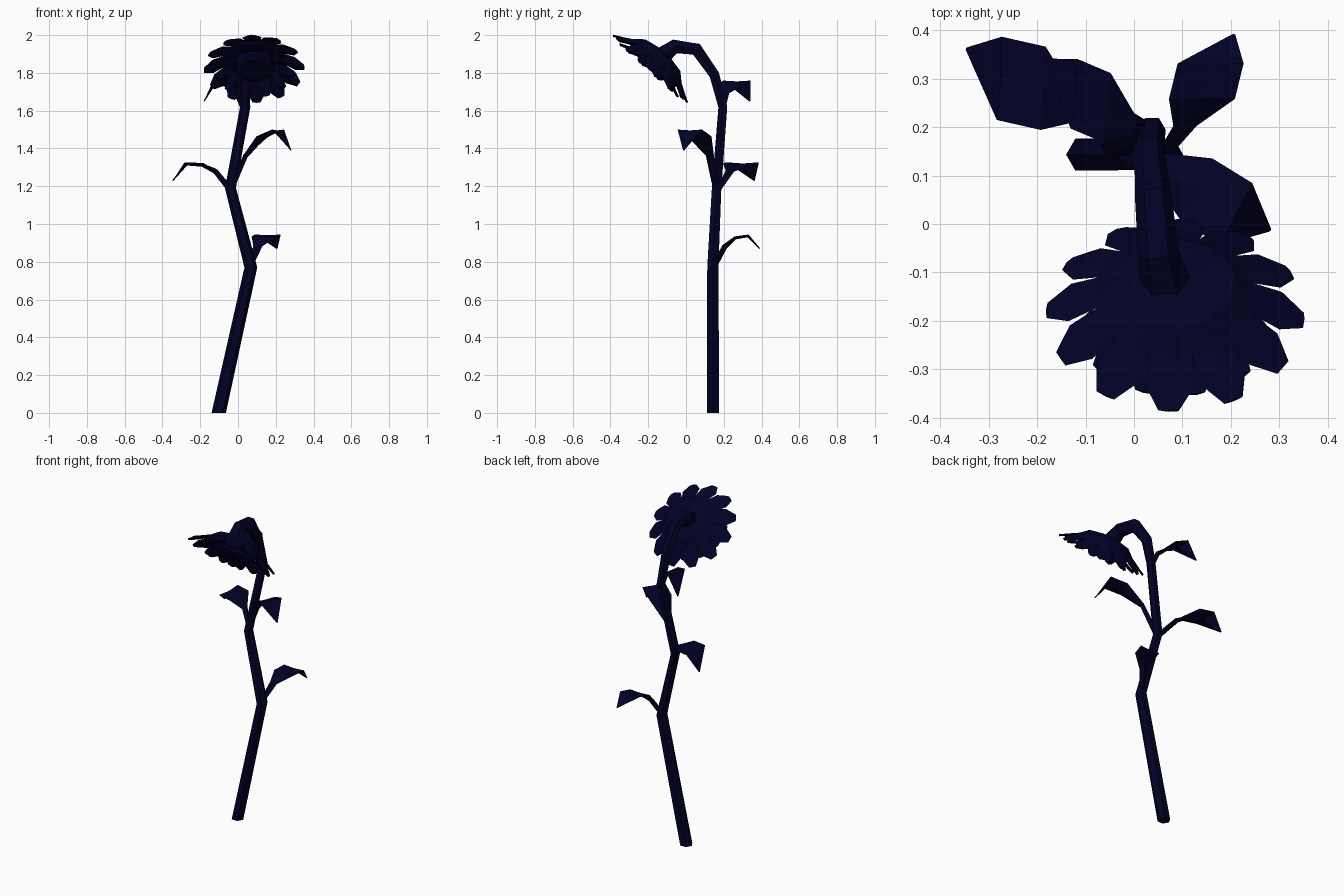
import bpy, bmesh, math
from mathutils import Vector, Matrix

if "Cube" in bpy.data.objects:
    bpy.data.objects.remove(bpy.data.objects["Cube"])

navy = bpy.data.materials.new("dark_navy")
navy.diffuse_color = (0.0004, 0.0004, 0.02, 1)
navy.use_nodes = True
navy.node_tree.nodes["Principled BSDF"].inputs["Base Color"].default_value = navy.diffuse_color


def finish(bm, name):
    bmesh.ops.recalc_face_normals(bm, faces=bm.faces)
    me = bpy.data.meshes.new(name)
    bm.to_mesh(me)
    bm.free()
    me.materials.append(navy)
    ob = bpy.data.objects.new(name, me)
    bpy.context.collection.objects.link(ob)
    return ob


def loft(bm, rings):
    """Skin a list of equal point rings and cap both ends."""
    vs = [[bm.verts.new(p) for p in r] for r in rings]
    n = len(vs[0])
    for a, b in zip(vs, vs[1:]):
        for i in range(n):
            j = (i + 1) % n
            bm.faces.new((a[i], a[j], b[j], b[i]))
    bm.faces.new(vs[0][::-1])
    bm.faces.new(vs[-1])


def blade(bm, pts, widths, thick, side, lift):
    """Thin folded blade: four-point sections along a path."""
    rings = []
    for i, p in enumerate(pts):
        t = (pts[min(i + 1, len(pts) - 1)] - pts[max(i - 1, 0)]).normalized()
        up = side.cross(t).normalized()
        w, h = widths[i], thick[i]
        edge = up * (lift * w)
        rings.append([p - side * w + edge, p - up * h, p + side * w + edge, p + up * h])
    loft(bm, rings)


# Stem with arched neck: hexagonal tube
path = [(-0.102, 0.143, 0, 0.038), (0.068, 0.142, 0.77, 0.034), (-0.04, 0.162, 1.19, 0.029),
        (0.038, 0.195, 1.62, 0.027), (0.032, 0.15, 1.79, 0.031), (0.04, 0.055, 1.925, 0.038),
        (0.05, -0.06, 1.94, 0.042), (0.065, -0.125, 1.89, 0.055)]
P = [Vector(p[:3]) for p in path]
rings = []
for i, p in enumerate(P):
    if i == 0:
        t = Vector((0, 0, 1))
    else:
        t = (p - P[i - 1]).normalized()
        if i + 1 < len(P):
            t = (t + (P[i + 1] - p).normalized()).normalized()
    u = (Vector((1, 0, 0)) - t * t.x).normalized()
    v = t.cross(u)
    r = path[i][3]
    rings.append([p + (u * math.cos(k * math.pi / 3) + v * math.sin(k * math.pi / 3)) * r
                  for k in range(6)])
bm = bmesh.new()
loft(bm, rings)
finish(bm, "stem")

# Leaves: narrow stalk opening into a drooping blade (path, width direction, half width)
leaves = {
    "lower_leaf": ([(0.065, 0.15, 0.78), (0.105, 0.205, 0.88), (0.14, 0.262, 0.925),
                    (0.158, 0.327, 0.935), (0.205, 0.39, 0.87)], (1, 0, 0), 0.068),
    "right_leaf": ([(-0.035, 0.155, 1.19), (0.04, 0.125, 1.36), (0.135, 0.068, 1.455),
                    (0.208, 0.022, 1.49), (0.28, -0.012, 1.39)], (0.45, 0.9, 0), 0.072),
    "left_leaf": ([(-0.04, 0.17, 1.18), (-0.12, 0.235, 1.28), (-0.19, 0.28, 1.31),
                   (-0.272, 0.30, 1.315), (-0.345, 0.36, 1.23)], (0.06, 1, 0), 0.086),
    "upper_leaf": ([(0.035, 0.19, 1.60), (-0.005, 0.205, 1.69), (-0.06, 0.24, 1.73),
                    (-0.118, 0.268, 1.75), (-0.18, 0.337, 1.65)], (0.1, 1, 0), 0.072),
}
for name, (raw, side, w) in leaves.items():
    pts = [Vector(p) for p in raw]
    side = Vector(side).normalized()
    if side.cross(pts[-1] - pts[0]).z < 0:
        side = -side
    bm = bmesh.new()
    blade(bm, pts, [0.016, 0.024, w, w, 0.004], [0.016, 0.014, 0.007, 0.006, 0.003], side, 0.15)
    finish(bm, name)

# Flower head frame: local z faces forward and down
n = Vector((0, -0.67, -0.742)).normalized()
x = Vector((1, 0, 0))
y = n.cross(x)
head = Matrix((x, y, n)).transposed().to_4x4()
head.translation = (0.085, -0.19, 1.82)


def petal_ring(name, count, offset, profile):
    """profile rows: radius, height, half width."""
    bm = bmesh.new()
    for k in range(count):
        a = math.radians(90 + offset) + k * math.tau / count
        d = Vector((math.cos(a), math.sin(a), 0))
        side = Vector((-d.y, d.x, 0))
        blade(bm, [d * r + Vector((0, 0, h)) for r, h, w in profile],
              [w for r, h, w in profile], [0.006] * len(profile), side, 0.1)
    finish(bm, name).matrix_world = head


petal_ring("back_petals", 12, 3,
           [(0.09, -0.085, 0.025), (0.14, -0.07, 0.04), (0.215, -0.025, 0.052), (0.264, 0, 0.021)])
petal_ring("front_petals", 12, 18,
           [(0.07, -0.035, 0.02), (0.12, -0.03, 0.036), (0.17, -0.005, 0.042), (0.212, 0.01, 0.018)])


def turned(name, profile, sides):
    bm = bmesh.new()
    loft(bm, [[Vector((r * math.cos(k * math.tau / sides), r * math.sin(k * math.tau / sides), h))
               for k in range(sides)] for r, h in profile])
    finish(bm, name).matrix_world = head


# Cup behind the petals and seed disc in front
turned("flower_cup", [(0.05, -0.115), (0.125, -0.1), (0.17, -0.06), (0.12, -0.04)], 12)
turned("seed_disc", [(0.11, -0.05), (0.11, -0.01), (0.075, 0.006), (0.03, -0.002)], 10)
